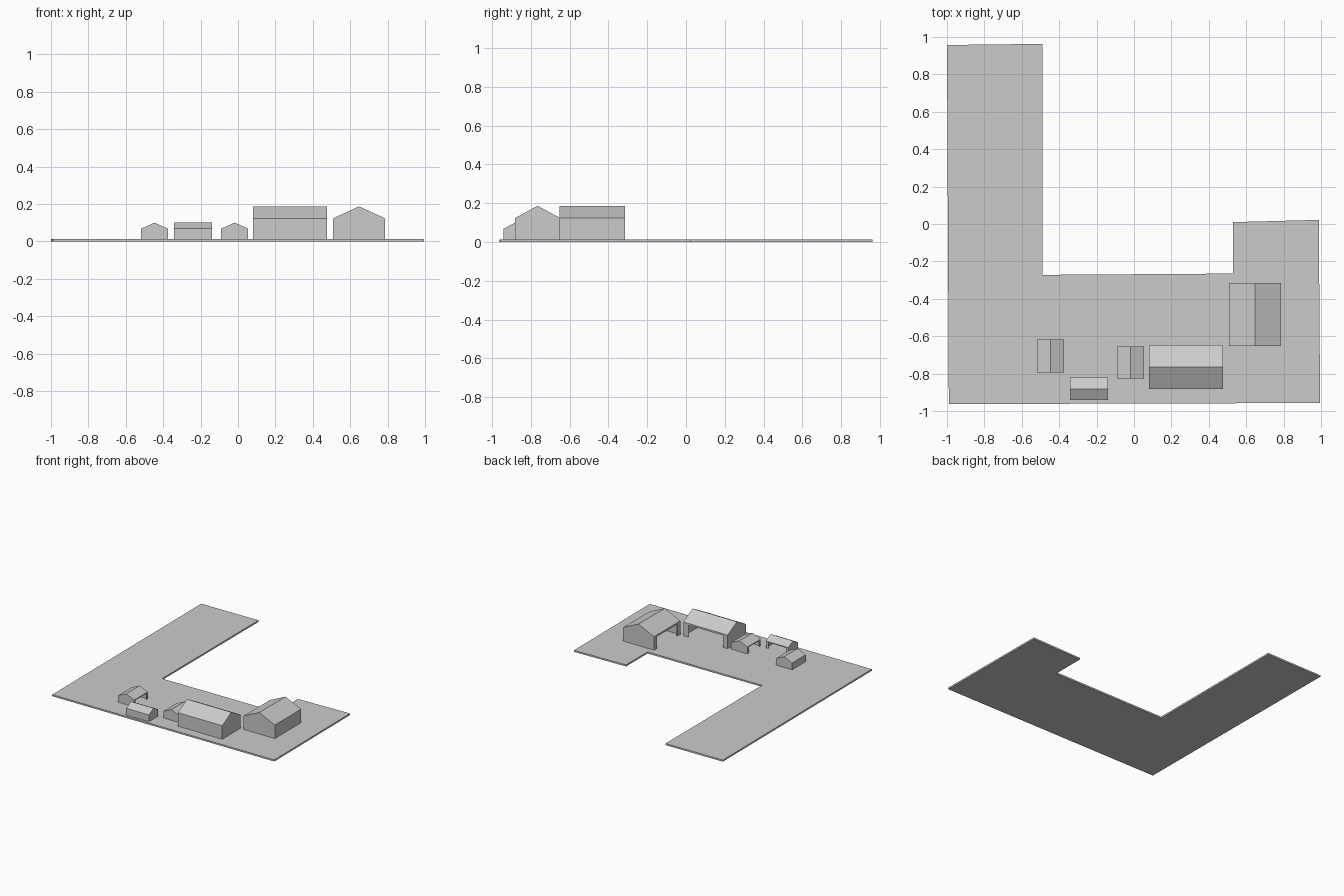
import bpy, bmesh
from math import radians

if "Cube" in bpy.data.objects:
    bpy.data.objects.remove(bpy.data.objects["Cube"])

TOP = 0.013  # upper face of the ground slab


def make_object(name, bm):
    mesh = bpy.data.meshes.new(name)
    bm.to_mesh(mesh)
    bm.free()
    obj = bpy.data.objects.new(name, mesh)
    bpy.context.collection.objects.link(obj)
    return obj


# Ground slab: extruded outline
outline = [(-0.99, -0.963), (0.995, -0.957), (0.988, 0.022), (0.53, 0.01),
           (0.53, -0.265), (-0.49, -0.272), (-0.49, 0.963), (-1, 0.957)]
bm = bmesh.new()
base = bm.faces.new([bm.verts.new((x, y, 0)) for x, y in outline])
res = bmesh.ops.extrude_face_region(bm, geom=[base])
bmesh.ops.translate(bm, vec=(0, 0, TOP),
                    verts=[v for v in res["geom"] if isinstance(v, bmesh.types.BMVert)])
bmesh.ops.recalc_face_normals(bm, faces=bm.faces)
make_object("ground_slab", bm)


def barn(name, x0, x1, y0, y1, eave, ridge, turn, wall):
    """Hollow gabled barn; its open side faces +y before turning about z."""
    length, depth = x1 - x0, y1 - y0
    if turn:
        length, depth = depth, length
    a, b = length / 2, depth / 2
    e, r = eave - TOP, ridge - TOP
    post = 0.11 * length
    head = e * 0.87
    panels = [
        # gable ends
        [(-a, -b, 0), (-a, b, 0), (-a, b, e), (-a, 0, r), (-a, -b, e)],
        [(a, -b, 0), (a, b, 0), (a, b, e), (a, 0, r), (a, -b, e)],
        # roof slopes
        [(-a, -b, e), (a, -b, e), (a, 0, r), (-a, 0, r)],
        [(-a, b, e), (a, b, e), (a, 0, r), (-a, 0, r)],
        # closed rear wall
        [(-a, -b, 0), (a, -b, 0), (a, -b, e), (-a, -b, e)],
        # open side: two posts and a lintel
        [(-a, b, 0), (-a + post, b, 0), (-a + post, b, head), (a - post, b, head),
         (a - post, b, 0), (a, b, 0), (a, b, e), (-a, b, e)],
    ]
    bm = bmesh.new()
    for panel in panels:
        bm.faces.new([bm.verts.new(p) for p in panel])
    bmesh.ops.remove_doubles(bm, verts=bm.verts, dist=1e-5)
    bmesh.ops.recalc_face_normals(bm, faces=bm.faces)
    # make sure the roof faces outward
    if sum(f.normal.dot(f.calc_center_median()) for f in bm.faces) < 0:
        bmesh.ops.reverse_faces(bm, faces=bm.faces)
    obj = make_object(name, bm)
    obj.location = ((x0 + x1) / 2, (y0 + y1) / 2, TOP)
    obj.rotation_euler.z = radians(turn)
    mod = obj.modifiers.new("wall_thickness", "SOLIDIFY")
    mod.thickness = wall
    mod.offset = -1
    mod.use_even_offset = True


# Barns, all opening toward the yard
barn("long_barn", 0.08, 0.477, -0.883, -0.648, 0.123, 0.187, 0, 0.006)
barn("large_barn", 0.508, 0.786, -0.652, -0.316, 0.123, 0.187, 90, 0.006)
barn("small_shed_right", -0.09, 0.054, -0.827, -0.656, 0.068, 0.1, 90, 0.004)
barn("small_shed_front", -0.342, -0.139, -0.942, -0.822, 0.068, 0.1, 0, 0.004)
barn("small_shed_left", -0.518, -0.375, -0.793, -0.618, 0.068, 0.1, -90, 0.004)
